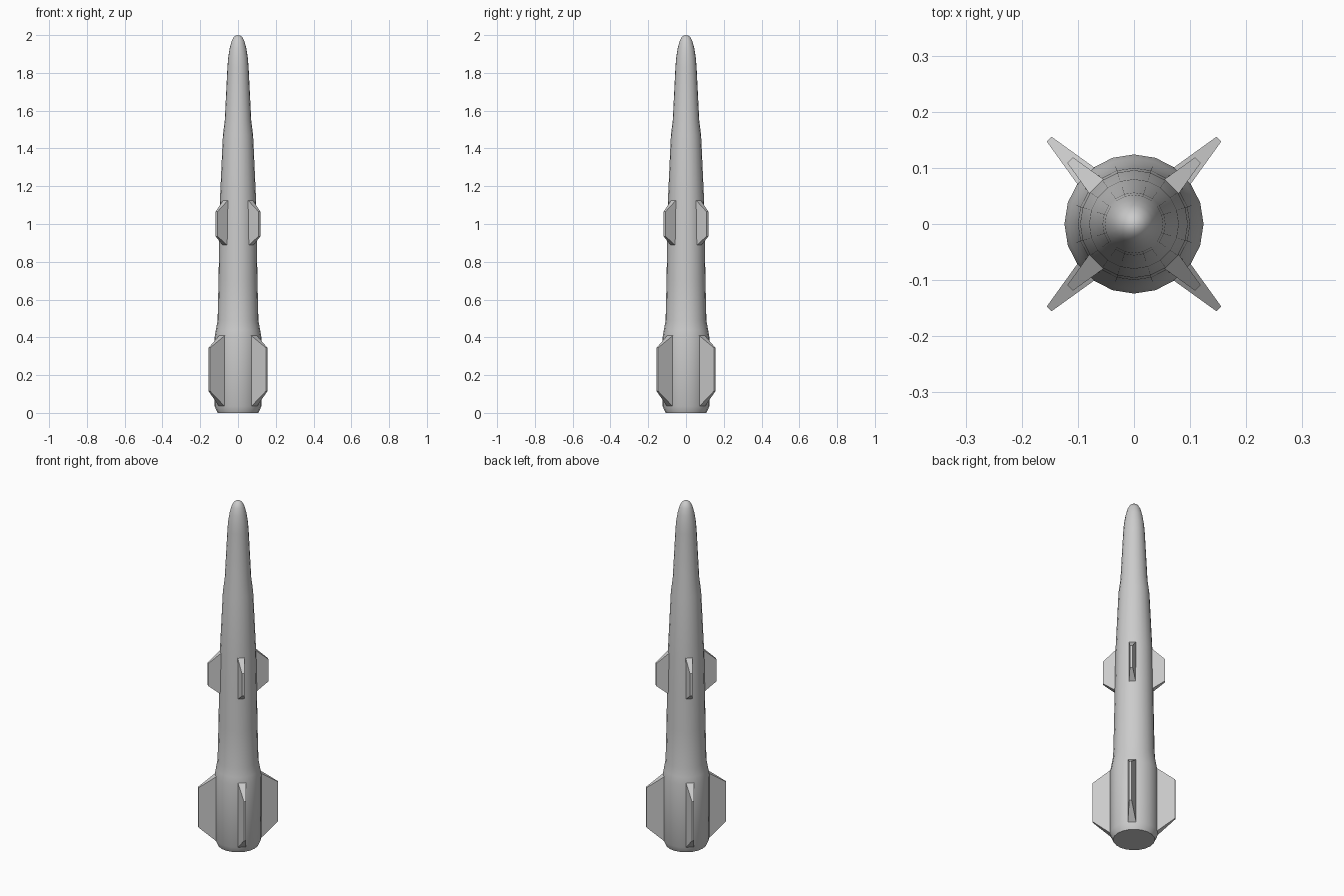
import bpy, bmesh, math
from mathutils import Matrix

if "Cube" in bpy.data.objects:
    bpy.data.objects.remove(bpy.data.objects["Cube"])

SIDES = 20


def make_object(name, bm, smooth_angle=None):
    bmesh.ops.recalc_face_normals(bm, faces=bm.faces)
    mesh = bpy.data.meshes.new(name)
    bm.to_mesh(mesh)
    bm.free()
    ob = bpy.data.objects.new(name, mesh)
    bpy.context.collection.objects.link(ob)
    if smooth_angle:
        bpy.ops.object.select_all(action='DESELECT')
        ob.select_set(True)
        bpy.context.view_layer.objects.active = ob
        bpy.ops.object.shade_smooth_by_angle(angle=math.radians(smooth_angle))
    return ob


def lathe(name, profile):
    bm = bmesh.new()
    rings = [[bm.verts.new((r * math.cos(2 * math.pi * i / SIDES),
                            r * math.sin(2 * math.pi * i / SIDES), z))
              for i in range(SIDES)] for r, z in profile]
    for a, b in zip(rings, rings[1:]):
        for i in range(SIDES):
            j = (i + 1) % SIDES
            bm.faces.new((a[i], a[j], b[j], b[i]))
    bm.faces.new(rings[0][::-1])
    tip = bm.verts.new((0, 0, 2.0))
    for i in range(SIDES):
        bm.faces.new((rings[-1][i], rings[-1][(i + 1) % SIDES], tip))
    return make_object(name, bm, 30)


def fin(name, angle, root, tip):
    # root and tip: (radius, thickness, bottom z, top z)
    bm = bmesh.new()
    loops = []
    for r, t, z0, z1 in (root, tip):
        loops.append([bm.verts.new((r, y, z)) for y, z in
                      ((-t / 2, z0), (t / 2, z0), (t / 2, z1), (-t / 2, z1))])
    a, b = loops
    bm.faces.new(a)
    bm.faces.new(b)
    for i in range(4):
        j = (i + 1) % 4
        bm.faces.new((a[i], a[j], b[j], b[i]))
    bmesh.ops.transform(bm, matrix=Matrix.Rotation(angle, 4, 'Z'), verts=bm.verts)
    return make_object(name, bm)


# Tapered body with tail flare and rounded nose
lathe("body", [
    (0.108, 0.0), (0.124, 0.035), (0.124, 0.40), (0.117, 0.44), (0.108, 0.49),
    (0.103, 0.70), (0.100, 0.90), (0.096, 1.12), (0.080, 1.47), (0.070, 1.55),
    (0.056, 1.83), (0.052, 1.88), (0.044, 1.93), (0.034, 1.968),
    (0.022, 1.99), (0.010, 1.998)])

# Four tail fins and four mid fins, set on the diagonals
for k in range(4):
    ang = math.radians(45 + 90 * k)
    fin(f"tail_fin_{k + 1}", ang, (0.116, 0.044, 0.03, 0.412), (0.214, 0.012, 0.115, 0.345))
    fin(f"mid_fin_{k + 1}", ang, (0.094, 0.036, 0.885, 1.125), (0.161, 0.014, 0.935, 1.065))
